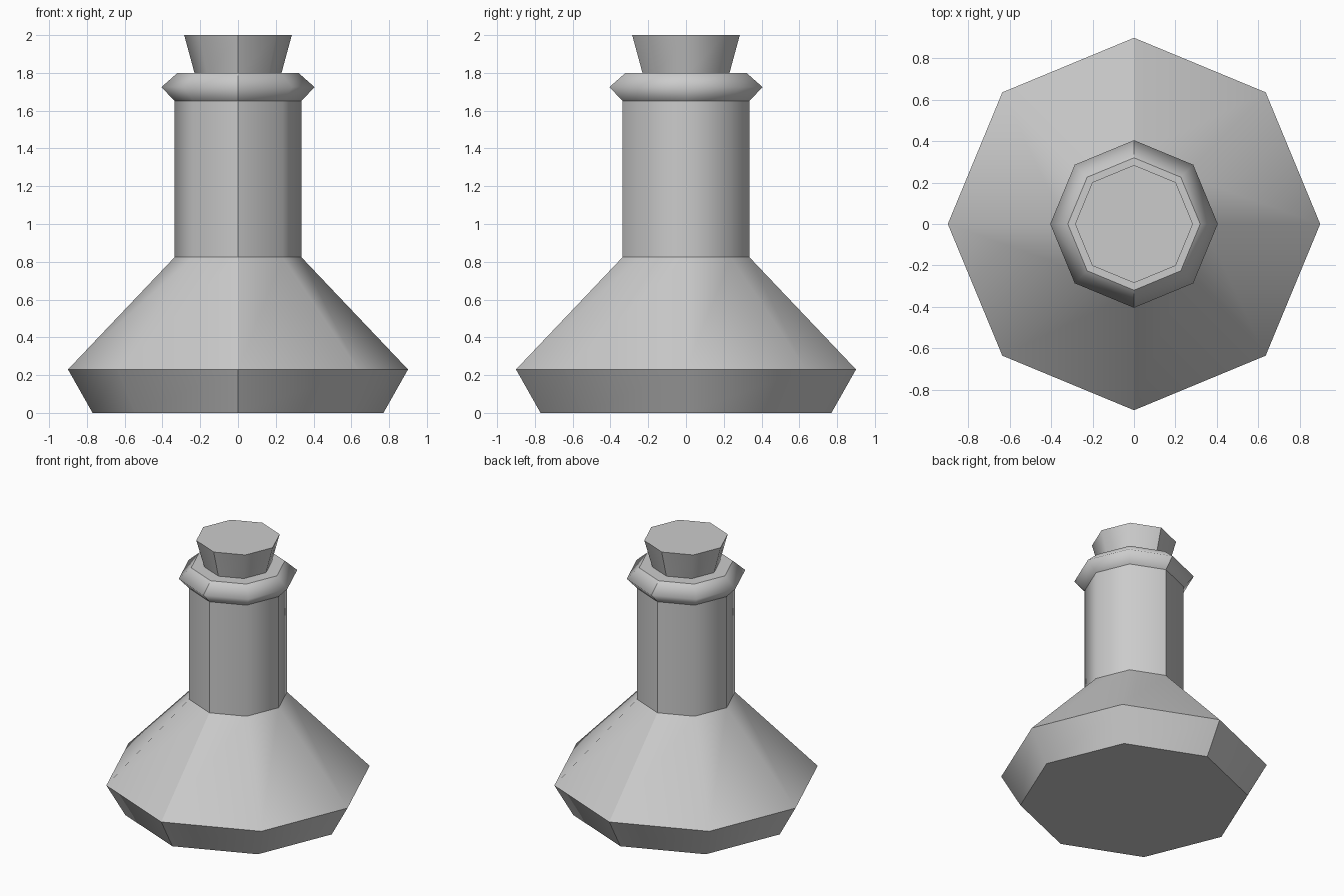
import bpy, bmesh
from math import cos, sin, pi

if "Cube" in bpy.data.objects:
    bpy.data.objects.remove(bpy.data.objects["Cube"])

SIDES = 8


def lathe(name, profile, hard_levels):
    """Spin a (radius, z) profile into a closed octagonal solid."""
    bm = bmesh.new()
    rings = [[bm.verts.new((r * cos(2 * pi * i / SIDES), r * sin(2 * pi * i / SIDES), z))
              for i in range(SIDES)] for r, z in profile]
    for low, high in zip(rings, rings[1:]):
        for i in range(SIDES):
            j = (i + 1) % SIDES
            bm.faces.new((low[i], low[j], high[j], high[i])).smooth = True
    bm.faces.new(rings[0][::-1])
    bm.faces.new(rings[-1])

    # Hard creases around chosen rings and along the front and back seams
    for e in bm.edges:
        a, b = (v.co for v in e.verts)
        level = abs(a.z - b.z) < 1e-5 and any(abs(a.z - h) < 1e-4 for h in hard_levels)
        seam = abs(a.x) < 1e-4 and abs(b.x) < 1e-4
        if level or seam:
            e.smooth = False

    mesh = bpy.data.meshes.new(name)
    bm.to_mesh(mesh)
    bm.free()
    obj = bpy.data.objects.new(name, mesh)
    bpy.context.collection.objects.link(obj)
    return obj


# Flask body, neck and flared lip
lathe("flask",
      [(0.77, 0), (0.90, 0.23), (0.335, 0.825), (0.335, 1.65), (0.405, 1.725), (0.32, 1.80)],
      (0, 0.23, 0.825, 1.65, 1.80))

# Tapered stopper, seated slightly into the lip
lathe("stopper", [(0.225, 1.78), (0.285, 2.0)], (1.78, 2.0))
